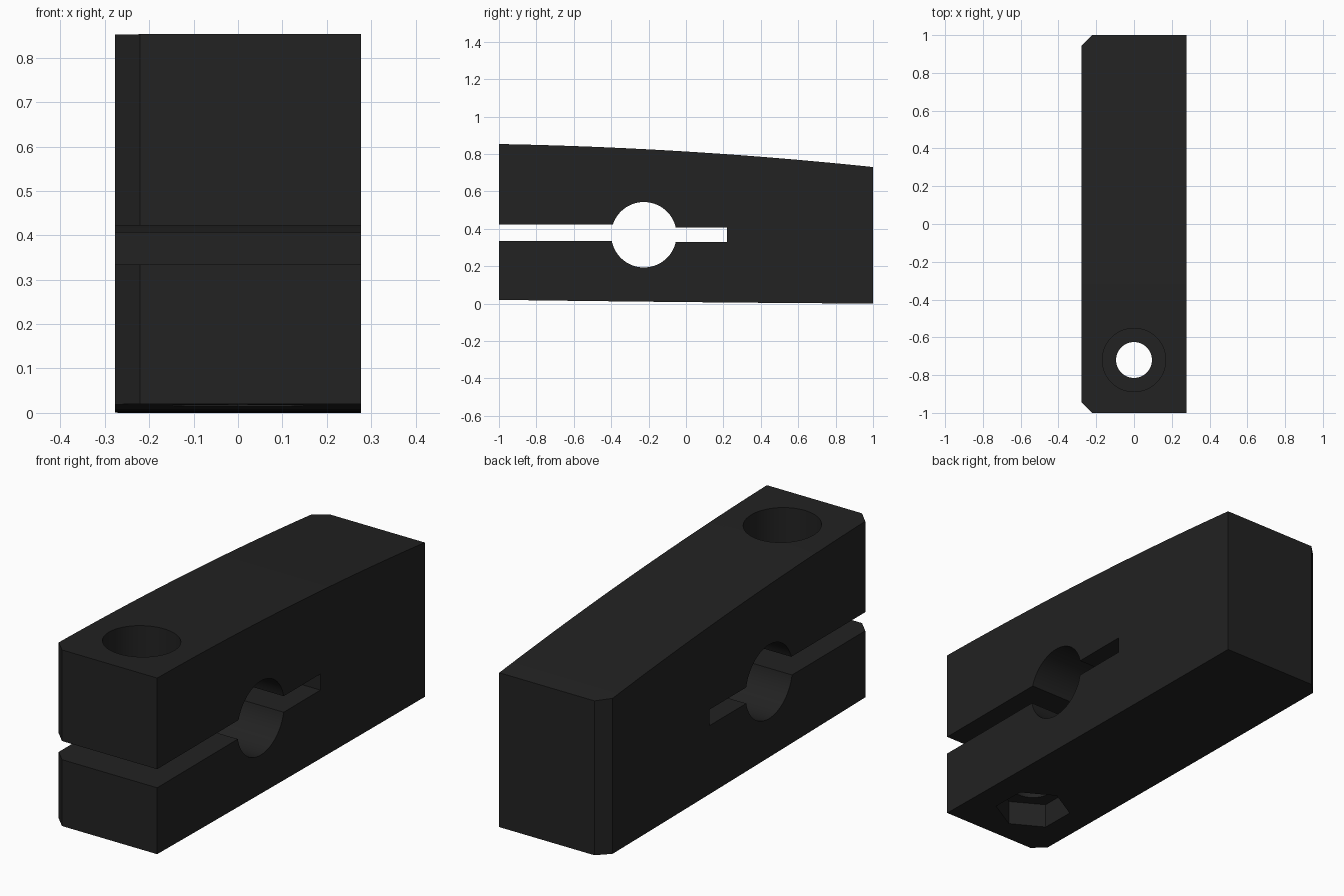
import bpy, bmesh, math
from mathutils import Vector

if "Cube" in bpy.data.objects:
    bpy.data.objects.remove(bpy.data.objects["Cube"])

HALF_W = 0.277      # half width of the clamp
CHAMFER = 0.056
BOLT_Y = -0.72      # bolt axis position


def prism(name, points, axis, lo, hi):
    """Extrude a 2D outline along x (points are y, z) or z (points are x, y)."""
    bm = bmesh.new()
    place = (lambda p: (lo, p[0], p[1])) if axis == 'x' else (lambda p: (p[0], p[1], lo))
    face = bm.faces.new([bm.verts.new(place(p)) for p in points])
    ext = bmesh.ops.extrude_face_region(bm, geom=[face])
    move = Vector((hi - lo, 0, 0)) if axis == 'x' else Vector((0, 0, hi - lo))
    bmesh.ops.translate(bm, vec=move, verts=[g for g in ext['geom'] if isinstance(g, bmesh.types.BMVert)])
    bmesh.ops.recalc_face_normals(bm, faces=bm.faces)
    mesh = bpy.data.meshes.new(name)
    bm.to_mesh(mesh)
    bm.free()
    obj = bpy.data.objects.new(name, mesh)
    bpy.context.collection.objects.link(obj)
    return obj


def circle(cx, cy, r, n, start=0.0):
    return [(cx + r * math.cos(start + 2 * math.pi * i / n),
             cy + r * math.sin(start + 2 * math.pi * i / n)) for i in range(n)]


def rect(a0, a1, b0, b1):
    return [(a0, b0), (a1, b0), (a1, b1), (a0, b1)]


# Clamp body: side outline with gently curved top and bottom
ys = [-1 + 2 * i / 24 for i in range(25)]
bottom = [(y, 0.008 - 0.010 * y + 0.002 * y * y) for y in ys]
top = [(y, 0.853 - 0.0185 * (y + 1) - 0.0215 * (y + 1) ** 2) for y in ys]
body = prism("clamp_body", bottom + top[::-1], 'x', -HALF_W, HALF_W)

black = bpy.data.materials.new("matte_black")
black.diffuse_color = (0.016, 0.016, 0.016, 1)
black.use_nodes = True
black.node_tree.nodes["Principled BSDF"].inputs["Base Color"].default_value = black.diffuse_color
body.data.materials.append(black)

cutters = []
# Chamfers on the two left vertical corners
for s in (-1, 1):
    e = 0.05
    cutters.append(prism("chamfer_cutter", [
        (-HALF_W - e, s * (1 - CHAMFER - e)),
        (-HALF_W + CHAMFER + e, s * (1 + e)),
        (-HALF_W - e, s * (1 + e))], 'z', -0.2, 1.2))
# Rod hole with the open slot in front and the relief slot behind
cutters.append(prism("rod_hole_cutter", circle(-0.225, 0.368, 0.175, 64), 'x', -0.5, 0.5))
cutters.append(prism("front_slot_cutter", rect(-1.2, -0.24, 0.334, 0.422), 'x', -0.5, 0.5))
cutters.append(prism("relief_slot_cutter", rect(-0.21, 0.22, 0.330, 0.406), 'x', -0.5, 0.5))
# Bolt hole, round head recess on top, hexagonal nut pocket below
cutters.append(prism("bolt_hole_cutter", circle(0, BOLT_Y, 0.095, 48), 'z', -0.2, 1.2))
cutters.append(prism("head_recess_cutter", circle(0, BOLT_Y, 0.168, 64), 'z', 0.65, 1.2))
cutters.append(prism("nut_pocket_cutter", circle(0, BOLT_Y, 0.171, 6, math.pi / 2), 'z', -0.2, 0.135))

bpy.context.view_layer.objects.active = body
body.select_set(True)
for cutter in cutters:
    mod = body.modifiers.new("cut", 'BOOLEAN')
    mod.operation = 'DIFFERENCE'
    mod.solver = 'EXACT'
    mod.object = cutter
    bpy.ops.object.modifier_apply(modifier=mod.name)
    bpy.data.objects.remove(cutter, do_unlink=True)

bpy.ops.object.shade_smooth_by_angle(angle=math.radians(25))
